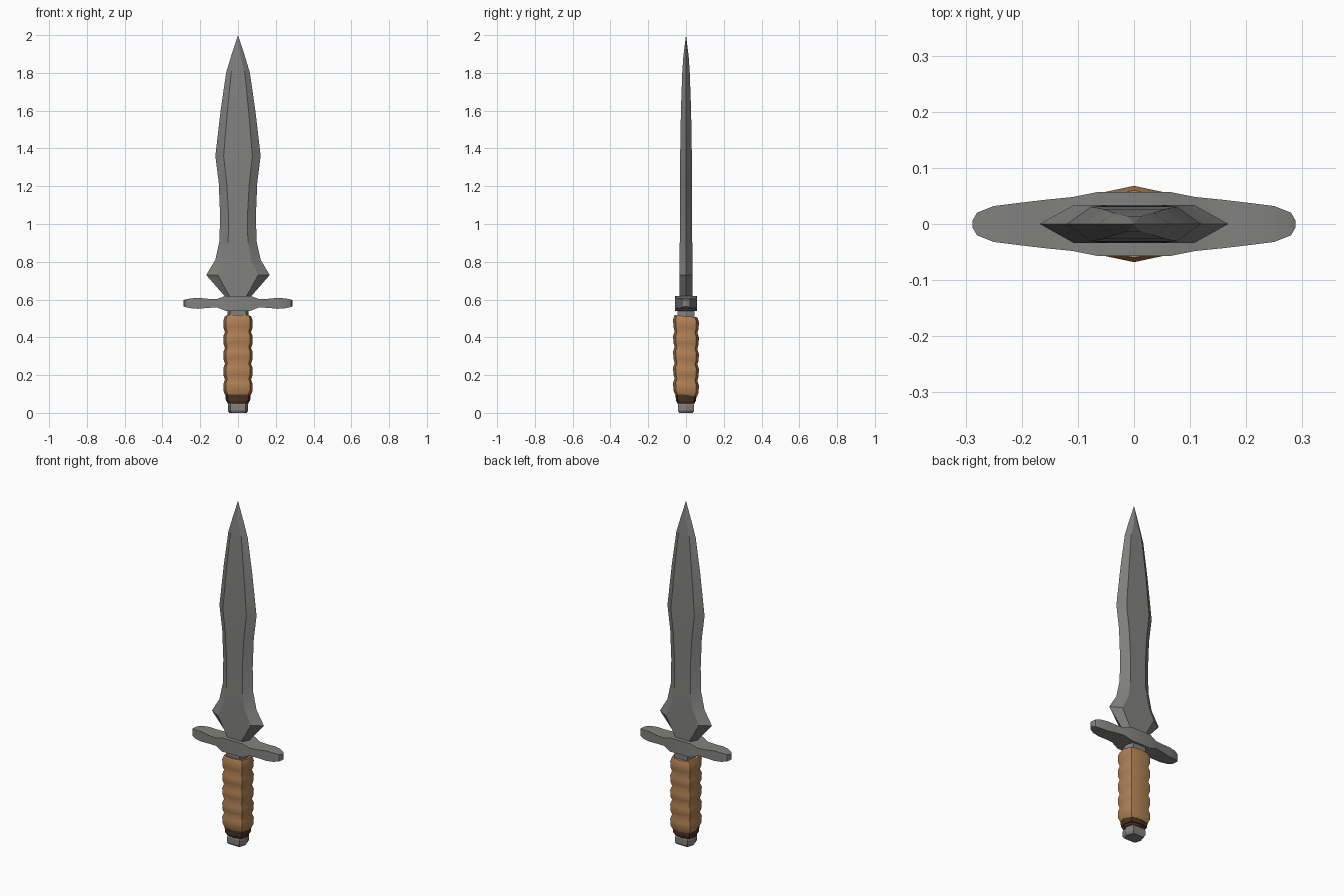
import bpy, bmesh, math

cube = bpy.data.objects.get("Cube")
if cube:
    bpy.data.objects.remove(cube, do_unlink=True)


def material(name, rgb):
    m = bpy.data.materials.new(name)
    m.use_nodes = True
    m.diffuse_color = (*rgb, 1)
    m.node_tree.nodes["Principled BSDF"].inputs["Base Color"].default_value = (*rgb, 1)
    return m


steel = material("steel grey", (0.22, 0.22, 0.215))
leather = material("tan leather", (0.44, 0.22, 0.09))
dark = material("dark brown leather", (0.07, 0.032, 0.018))


def loft(name, rings, mat, smooth=None):
    """Skin a stack of equal-length rings and cap both ends."""
    bm = bmesh.new()
    loops = [[bm.verts.new(p) for p in ring] for ring in rings]
    n = len(loops[0])
    for a, b in zip(loops, loops[1:]):
        for i in range(n):
            j = (i + 1) % n
            bm.faces.new((a[i], a[j], b[j], b[i]))
    bm.faces.new(loops[0][::-1])
    bm.faces.new(loops[-1])
    bmesh.ops.remove_doubles(bm, verts=bm.verts, dist=0.0001)
    bmesh.ops.recalc_face_normals(bm, faces=bm.faces)
    mesh = bpy.data.meshes.new(name)
    bm.to_mesh(mesh)
    bm.free()
    ob = bpy.data.objects.new(name, mesh)
    bpy.context.collection.objects.link(ob)
    mesh.materials.append(mat)
    if smooth:
        bpy.ops.object.select_all(action='DESELECT')
        ob.select_set(True)
        bpy.context.view_layer.objects.active = ob
        bpy.ops.object.shade_smooth_by_angle(angle=math.radians(smooth))
    return ob


def hexagon(z, w, f, t):
    return [(w, 0, z), (f, t, z), (-f, t, z), (-w, 0, z), (-f, -t, z), (f, -t, z)]


def octagon(z, rx, ry, tilt=0.0):
    ring = [(1, 0), (.82, .8), (0, 1), (-.82, .8), (-1, 0), (-.82, -.8), (0, -1), (.82, -.8)]
    return [(x * rx, y * ry, z - tilt * y * ry) for x, y in ring]


# Leaf-shaped blade: height, edge half-width, flat half-width, half-thickness
blade = [
    (0.60, 0.055, 0.035, 0.033), (0.73, 0.168, 0.107, 0.034),
    (0.81, 0.120, 0.068, 0.034), (0.91, 0.098, 0.052, 0.033),
    (1.05, 0.095, 0.050, 0.032), (1.22, 0.102, 0.060, 0.032),
    (1.36, 0.120, 0.076, 0.031), (1.60, 0.092, 0.056, 0.027),
    (1.80, 0.063, 0.036, 0.020), (1.89, 0.036, 0.012, 0.014),
    (2.00, 0, 0, 0)]
loft("blade", [hexagon(*s) for s in blade], steel, 15)

# Crossguard, lofted along x: reach, half-depth, bottom, top
half = [(0.065, 0.057, 0.540, 0.620), (0.11, 0.048, 0.558, 0.603),
        (0.16, 0.043, 0.556, 0.604), (0.21, 0.037, 0.551, 0.609),
        (0.25, 0.032, 0.554, 0.606), (0.28, 0.020, 0.560, 0.600),
        (0.288, 0.006, 0.564, 0.596)]
stations = [(-x, d, a, b) for x, d, a, b in reversed(half)] + half
loft("crossguard", [[(x, -d, a), (x, d, a), (x, d, b), (x, -d, b)]
                    for x, d, a, b in stations], steel, 30)

# Steel collar between guard and grip
loft("collar", [hexagon(z, 0.056, 0.042, 0.045) for z in (0.49, 0.55)], steel)

# Wrapped grip: five bulging turns
rings = []
turns, low, high = 5, 0.092, 0.512
step = (high - low) / turns
for i in range(turns):
    z = low + i * step
    tilt = 0.06 if i % 2 else 0.1
    if i == 0:
        rings.append(octagon(z, 0.066, 0.058, tilt))
    rings.append(octagon(z + step * 0.28, 0.077, 0.067, tilt))
    rings.append(octagon(z + step * 0.72, 0.078, 0.068, tilt))
    rings.append(octagon(z + step, 0.069, 0.060, tilt))
loft("grip", rings, leather, 40)

# Stepped dark band below the grip
band = [(0.050, 0.055, 0.046), (0.062, 0.060, 0.050), (0.064, 0.064, 0.053),
        (0.098, 0.068, 0.056)]
loft("grip_band", [octagon(*s) for s in band], dark)

# Pommel cap
pommel = [(0, 0.046, 0.034, 0.036), (0.012, 0.054, 0.041, 0.043),
          (0.042, 0.054, 0.041, 0.043), (0.055, 0.048, 0.036, 0.038)]
loft("pommel", [hexagon(*s) for s in pommel], steel)
